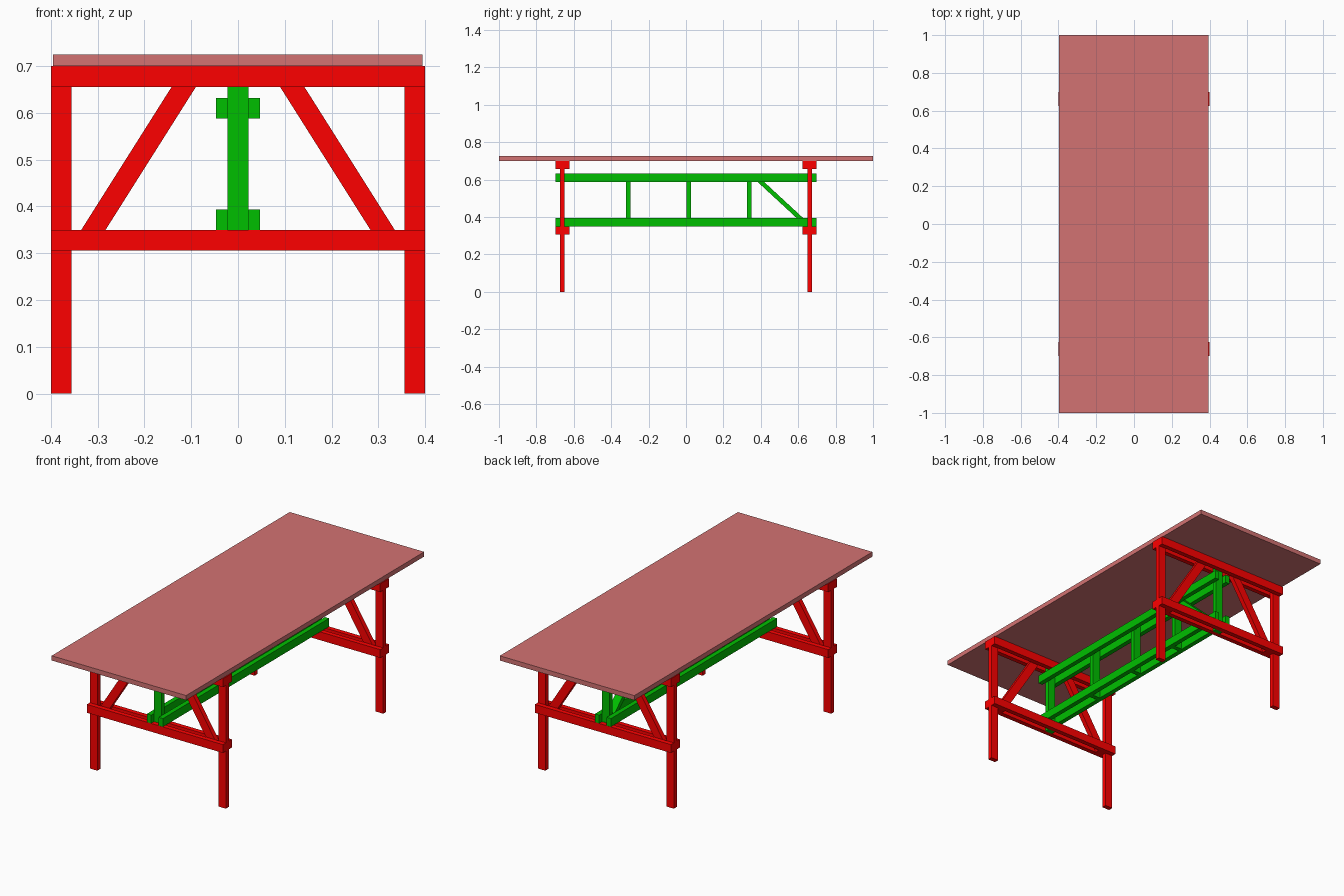
import bpy, bmesh

if "Cube" in bpy.data.objects:
    bpy.data.objects.remove(bpy.data.objects["Cube"])

T, W = 0.025, 0.044          # board thickness and width
FRAME_Y = 0.661              # trestle position along the table
TOP_Z, TIE_Z = 0.70, 0.35    # upper edges of the two pairs of rails


def material(name, rgb):
    m = bpy.data.materials.new(name)
    m.diffuse_color = (*rgb, 1)
    m.use_nodes = True
    m.node_tree.nodes["Principled BSDF"].inputs["Base Color"].default_value = m.diffuse_color
    return m


RED = material("red_paint", (1.0, 0.0, 0.0))
GREEN = material("green_paint", (0.0, 0.52, 0.0))
PINK = material("dusty_red", (0.65, 0.17, 0.17))


def prism(name, corners, extrude, mat):
    """Extrude a flat outline of 3D points along a vector."""
    bm = bmesh.new()
    face = bm.faces.new([bm.verts.new(c) for c in corners])
    new = bmesh.ops.extrude_face_region(bm, geom=[face])["geom"]
    bmesh.ops.translate(bm, vec=extrude, verts=[v for v in new if isinstance(v, bmesh.types.BMVert)])
    bmesh.ops.recalc_face_normals(bm, faces=bm.faces)
    mesh = bpy.data.meshes.new(name)
    bm.to_mesh(mesh)
    bm.free()
    mesh.materials.append(mat)
    ob = bpy.data.objects.new(name, mesh)
    bpy.context.collection.objects.link(ob)
    return ob


def box(name, x, y, z, mat):
    """Board given by its (min, max) range on each axis."""
    outline = [(x[0], y[0], z[0]), (x[1], y[0], z[0]), (x[1], y[1], z[0]), (x[0], y[1], z[0])]
    return prism(name, outline, (0, 0, z[1] - z[0]), mat)


def around(c, size):
    return (c - size / 2, c + size / 2)


# Table top
box("table_top", (-0.396, 0.395), (-1, 1), (TOP_Z, 0.725), PINK)

# Trestles: legs and braces sandwiched between paired rails
for end, fy in (("front", -FRAME_Y), ("back", FRAME_Y)):
    for level, z in (("upper", TOP_Z), ("lower", TIE_Z)):
        for face, s in (("outer", 1), ("inner", -1)):
            y = fy + s * T * (1 if fy > 0 else -1)
            box(f"{end}_{level}_{face}_rail", (-0.4, 0.4), around(y, T), (z - W, z), RED)
    for side, s in (("left", -1), ("right", 1)):
        box(f"{end}_{side}_leg", around(s * (0.4 - W / 2), W), around(fy, T), (0, TOP_Z), RED)
        # Slanted brace with level-cut ends hidden between the rails
        lo, hi, h = 0.337, 0.088, 0.026
        z0, z1, y = TIE_Z - W, TOP_Z, fy - T / 2
        prism(f"{end}_{side}_brace",
              [(s * (lo - h), y, z0), (s * (lo + h), y, z0), (s * (hi + h), y, z1), (s * (hi - h), y, z1)],
              (0, T, 0), RED)
    # Upright of the central truss, locked between the trestle rails
    box(f"{end}_truss_post", around(0, W), around(fy, T), (TIE_Z - W, TOP_Z), GREEN)

# Central truss: paired chords running the length
LOW, HIGH = (TIE_Z, TIE_Z + W), (0.588, 0.632)
for level, z in (("lower", LOW), ("upper", HIGH)):
    for side, s in (("left", -1), ("right", 1)):
        box(f"{side}_{level}_chord", around(s * (W + T) / 2, T), (-0.698, 0.698), z, GREEN)

# Intermediate truss posts
for i, y in enumerate((-0.309, 0.0145, 0.338)):
    box(f"middle_post_{i + 1}", around(0, W), around(y, T), (LOW[0], HIGH[1]), GREEN)

# Single diagonal strut in the back bay
h = 0.0175
z0, z1 = LOW[0], HIGH[1]
prism("diagonal_strut",
      [(-W / 2, 0.657 - h, z0), (-W / 2, 0.657 + h, z0), (-W / 2, 0.352 + h, z1), (-W / 2, 0.352 - h, z1)],
      (W, 0, 0), GREEN)
